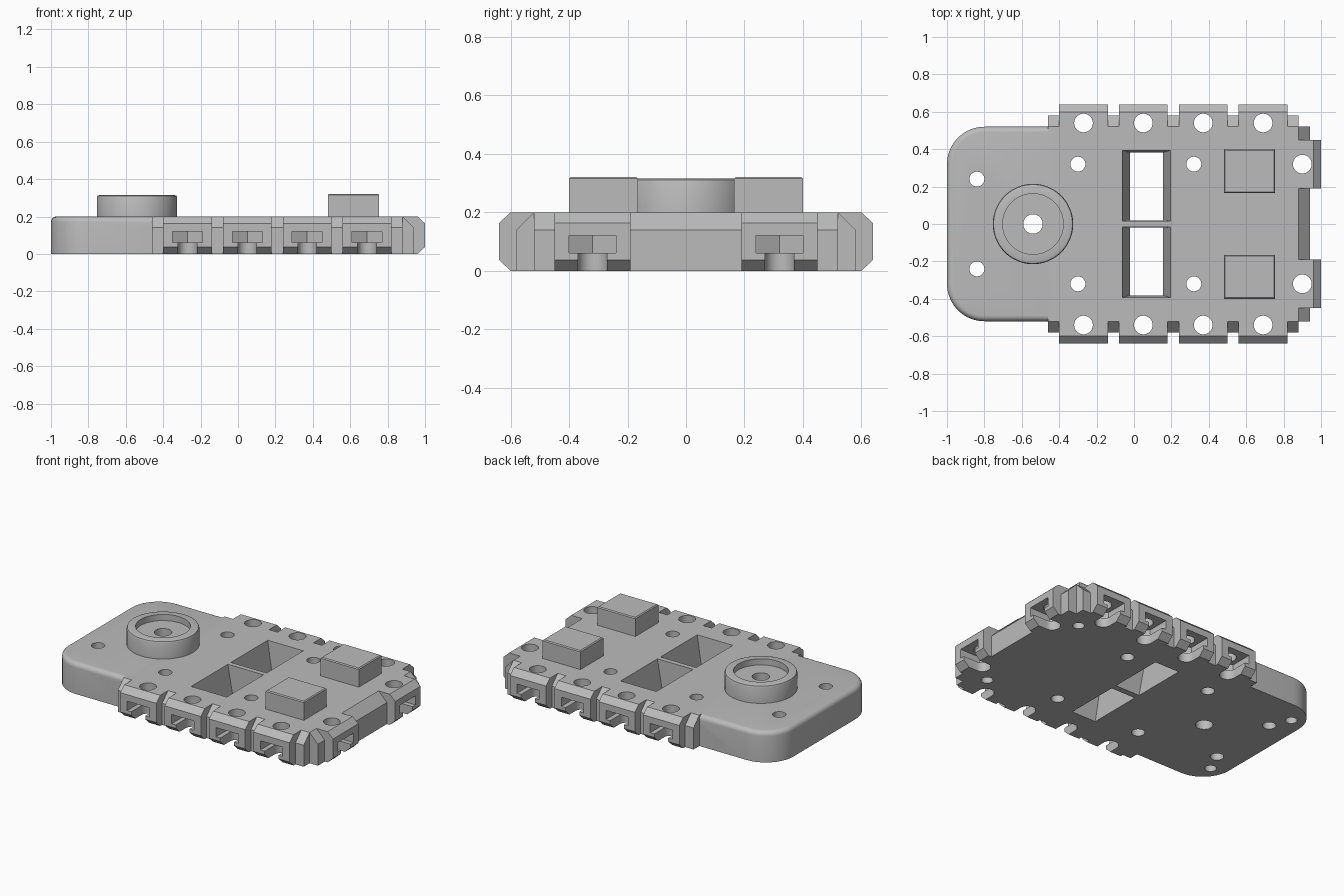
import bpy, bmesh, math
from mathutils import Matrix

if "Cube" in bpy.data.objects:
    bpy.data.objects.remove(bpy.data.objects["Cube"])

grey = bpy.data.materials.new("grey")
grey.diffuse_color = (0.5, 0.5, 0.5, 1)
grey.use_nodes = True
grey.node_tree.nodes["Principled BSDF"].inputs["Base Color"].default_value = grey.diffuse_color


def loft(name, rings, matrix=Matrix()):
    """Closed solid through rings given as (outline, z)."""
    bm = bmesh.new()
    loops = [[bm.verts.new((x, y, z)) for x, y in pts] for pts, z in rings]
    n = len(loops[0])
    for a, b in zip(loops, loops[1:]):
        for i in range(n):
            j = (i + 1) % n
            bm.faces.new((a[i], a[j], b[j], b[i]))
    bm.faces.new(loops[0][::-1])
    bm.faces.new(loops[-1])
    bm.transform(matrix)
    bmesh.ops.recalc_face_normals(bm, faces=bm.faces)
    mesh = bpy.data.meshes.new(name)
    bm.to_mesh(mesh)
    bm.free()
    mesh.materials.append(grey)
    ob = bpy.data.objects.new(name, mesh)
    bpy.context.collection.objects.link(ob)
    return ob


def rect(x0, x1, y0, y1):
    return [(x0, y0), (x1, y0), (x1, y1), (x0, y1)]


def arc(cx, cy, r, a0, a1, n):
    return [(cx + r * math.cos(math.radians(a0 + (a1 - a0) * i / n)),
             cy + r * math.sin(math.radians(a0 + (a1 - a0) * i / n))) for i in range(n + 1)]


def prism(name, outline, z0, z1, matrix=Matrix()):
    return loft(name, [(outline, z0), (outline, z1)], matrix)


def activate(ob):
    bpy.ops.object.select_all(action='DESELECT')
    ob.select_set(True)
    bpy.context.view_layer.objects.active = ob


def combine(target, tool, op):
    activate(target)
    mod = target.modifiers.new("combine", 'BOOLEAN')
    mod.operation, mod.solver, mod.object = op, 'EXACT', tool
    bpy.ops.object.modifier_apply(modifier=mod.name)
    bpy.data.objects.remove(tool)


def cut_hole(x, y, r, z0=-0.1, z1=0.5, m=Matrix()):
    combine(base, prism("hole_cutter", arc(x, y, r, 0, 360, 32)[:-1], z0, z1, m), 'DIFFERENCE')


# Rounded end of the base plate, with a filleted top edge
def end_outline(d):
    r = 0.2 - d
    return ([(-0.2, 0.52 - d)] + arc(-0.8, 0.32, r, 90, 180, 10)
            + arc(-0.8, -0.32, r, 180, 270, 10) + [(-0.2, -0.52 + d)])


rings = [(end_outline(0), 0)]
for k in range(6):
    a = math.radians(18 * k)
    rings.append((end_outline(0.03 * (1 - math.cos(a))), 0.17 + 0.03 * math.sin(a)))
base = loft("base_plate", rings)

# Wide part of the plate with sloped upper edges, and its stepped end
wide = rect(-0.46, 0.88, -0.58, 0.58)
combine(base, loft("wide_part", [(wide, 0), (wide, 0.14),
                                 (rect(-0.46, 0.88, -0.52, 0.52), 0.2)]), 'UNION')
step = rect(0.7, 0.94, -0.52, 0.52)
combine(base, loft("end_step", [(step, 0), (step, 0.14),
                                (rect(0.7, 0.88, -0.52, 0.52), 0.2)]), 'UNION')

# Chamfered lugs around the edge; local +y points outwards
lugs = [Matrix.Translation((-0.27 + 0.32 * i, s * 0.54, 0))
        @ Matrix.Rotation(0 if s > 0 else math.pi, 4, 'Z') for i in range(4) for s in (1, -1)]
lugs += [Matrix.Translation((0.9, s * 0.32, 0)) @ Matrix.Rotation(-math.pi / 2, 4, 'Z') for s in (1, -1)]
for m in lugs:
    inner, outer = rect(-0.13, 0.13, -0.13, 0.06), rect(-0.13, 0.13, -0.13, 0.10)
    combine(base, loft("lug", [(inner, 0), (outer, 0.037), (outer, 0.163), (inner, 0.2)], m), 'UNION')

# Bolt slot, nut pocket and hole in every lug
for m in lugs:
    slot = arc(0, 0, 0.05, 180, 360, 16) + [(0.05, 0.2), (-0.05, 0.2)]
    nut = [(0, -0.092), (0.08, -0.046), (0.08, 0.2), (-0.08, 0.2), (-0.08, -0.046)]
    combine(base, prism("slot_cutter", slot, -0.1, 0.09, m), 'DIFFERENCE')
    combine(base, prism("nut_cutter", nut, 0.06, 0.12, m), 'DIFFERENCE')
    cut_hole(0, 0, 0.05, 0.1, 0.4, m)

# Two tapered windows, screw holes and blind holes underneath
for s in (1, -1):
    def window(t):
        y = sorted((s * (0.016 + 0.1 * t), s * (0.394 - 0.3 * t)))
        return rect(-0.062 + t, 0.195 - t, *y)
    combine(base, loft("window_cutter", [(window(0.04), -0.001), (window(0), 0.201)]), 'DIFFERENCE')
    for x, y in ((-0.84, 0.24), (-0.3, 0.32), (0.32, 0.32)):
        cut_hole(x, s * y, 0.04)
    for x, y in ((-0.9, 0.37), (0.78, 0.42)):
        cut_hole(x, s * y, 0.035, -0.1, 0.1)
cut_hole(-0.54, 0, 0.052)

# Round boss with a shallow recess and a through hole
bm = bmesh.new()
profile = [(0.052, 0.19), (0.215, 0.19), (0.215, 0.3), (0.211, 0.311), (0.2, 0.315),
           (0.162, 0.315), (0.162, 0.275), (0.052, 0.275)]
vs = [bm.verts.new((r, 0, z)) for r, z in profile]
es = [bm.edges.new((vs[i], vs[(i + 1) % len(vs)])) for i in range(len(vs))]
bmesh.ops.spin(bm, geom=vs + es, cent=(0, 0, 0), axis=(0, 0, 1), angle=2 * math.pi, steps=48)
bmesh.ops.remove_doubles(bm, verts=bm.verts, dist=1e-4)
bmesh.ops.recalc_face_normals(bm, faces=bm.faces)
mesh = bpy.data.meshes.new("round_boss")
bm.to_mesh(mesh)
bm.free()
mesh.materials.append(grey)
boss = bpy.data.objects.new("round_boss", mesh)
boss.location = (-0.54, 0, 0)
bpy.context.collection.objects.link(boss)

# Two raised blocks with slightly softened top edges
for s, side in ((1, "back"), (-1, "front")):
    y = sorted((s * 0.165, s * 0.4))
    full = rect(0.48, 0.755, *y)
    small = rect(0.486, 0.749, y[0] + 0.006, y[1] - 0.006)
    prism_block = loft(side + "_block", [(full, 0.19), (full, 0.315), (small, 0.321)])

for ob in (base, boss):
    activate(ob)
    bpy.ops.object.shade_smooth_by_angle(angle=math.radians(28))
